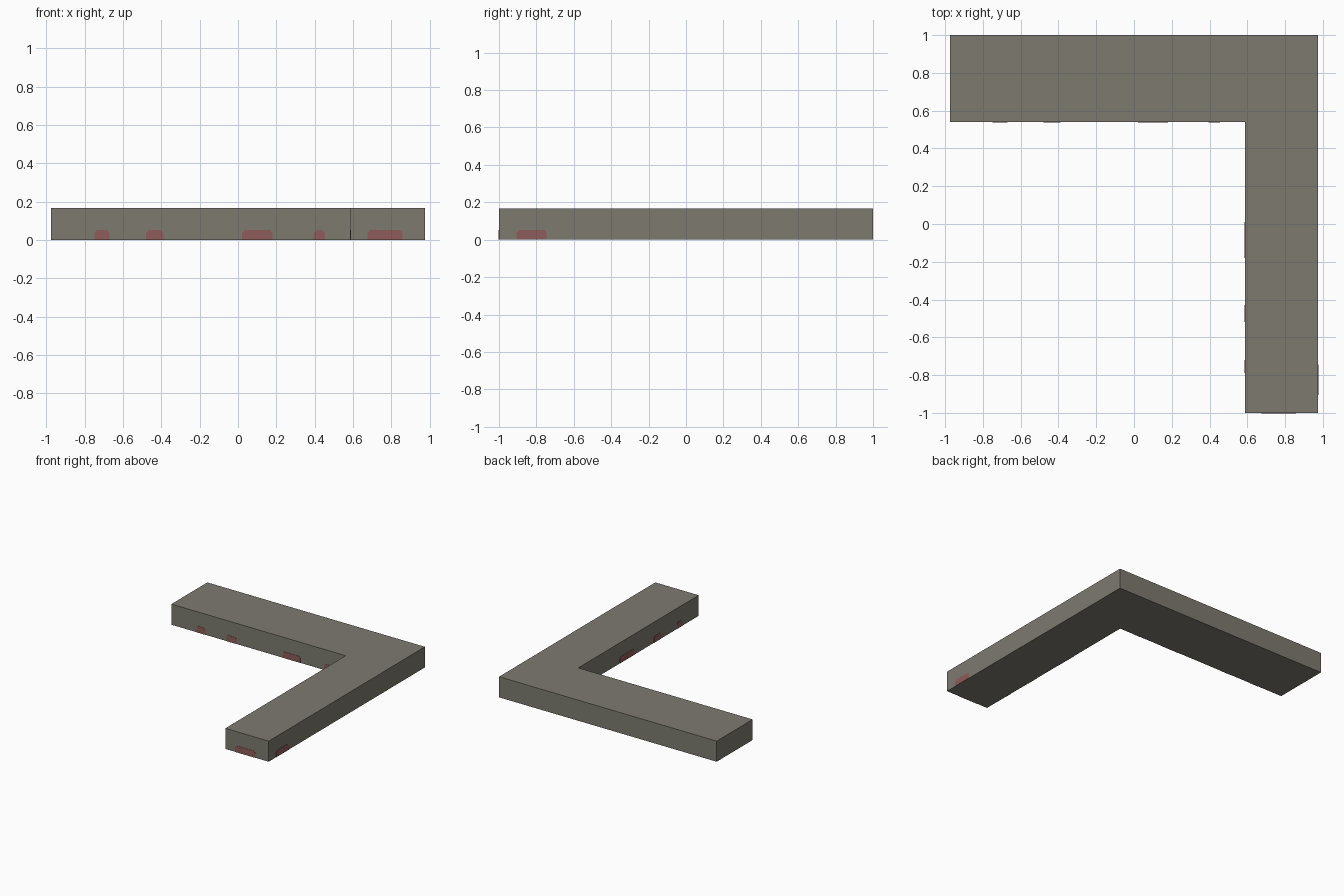
import bpy, bmesh
from mathutils import Vector

if "Cube" in bpy.data.objects:
    bpy.data.objects.remove(bpy.data.objects["Cube"])


def material(name, rgb):
    m = bpy.data.materials.new(name)
    m.diffuse_color = (*rgb, 1)
    m.use_nodes = True
    m.node_tree.nodes["Principled BSDF"].inputs["Base Color"].default_value = m.diffuse_color
    return m


stone = material("warm grey", (0.205, 0.195, 0.163))
red = material("dull red", (0.27, 0.108, 0.103))


def prism(name, points, offset, mat):
    """Extrude a flat outline along offset."""
    bm = bmesh.new()
    face = bm.faces.new([bm.verts.new(p) for p in points])
    ext = bmesh.ops.extrude_face_region(bm, geom=[face])
    verts = [g for g in ext["geom"] if isinstance(g, bmesh.types.BMVert)]
    bmesh.ops.translate(bm, verts=verts, vec=offset)
    bmesh.ops.recalc_face_normals(bm, faces=bm.faces)
    mesh = bpy.data.meshes.new(name)
    bm.to_mesh(mesh)
    bm.free()
    mesh.materials.append(mat)
    obj = bpy.data.objects.new(name, mesh)
    bpy.context.collection.objects.link(obj)
    return obj


# L-shaped block
X, IN_X, IN_Y, H = 0.975, 0.587, 0.54, 0.167
outline = [(-X, IN_Y), (IN_X, IN_Y), (IN_X, -1), (X, -1), (X, 1), (-X, 1)]
prism("corner_block", [(x, y, 0) for x, y in outline], (0, 0, H), stone)


# Thin painted patches with clipped top corners along the foot of the walls
def patch(name, axis, wall, sign, a, b, h=0.052):
    c = 0.014
    profile = [(a, 0), (b, 0), (b, h - c), (b - c, h), (a + c, h), (a, h - c)]
    if axis == "x":
        pts = [(t, wall, z) for t, z in profile]
        off = Vector((0, sign * 0.002, 0))
    else:
        pts = [(wall, t, z) for t, z in profile]
        off = Vector((sign * 0.002, 0, 0))
    prism(name, pts, off, red)


for i, (a, b) in enumerate([(-0.75, -0.67), (-0.48, -0.39), (0.02, 0.18), (0.395, 0.455)]):
    patch(f"front_wall_patch_{i + 1}", "x", IN_Y, -1, a, b)
for i, (a, b) in enumerate([(-0.79, -0.72), (-0.52, -0.43), (-0.18, 0.01)]):
    patch(f"inner_wall_patch_{i + 1}", "y", IN_X, -1, a, b)
patch("end_patch", "x", -1, -1, 0.675, 0.858)
patch("outer_wall_patch", "y", X, 1, -0.905, -0.745)
